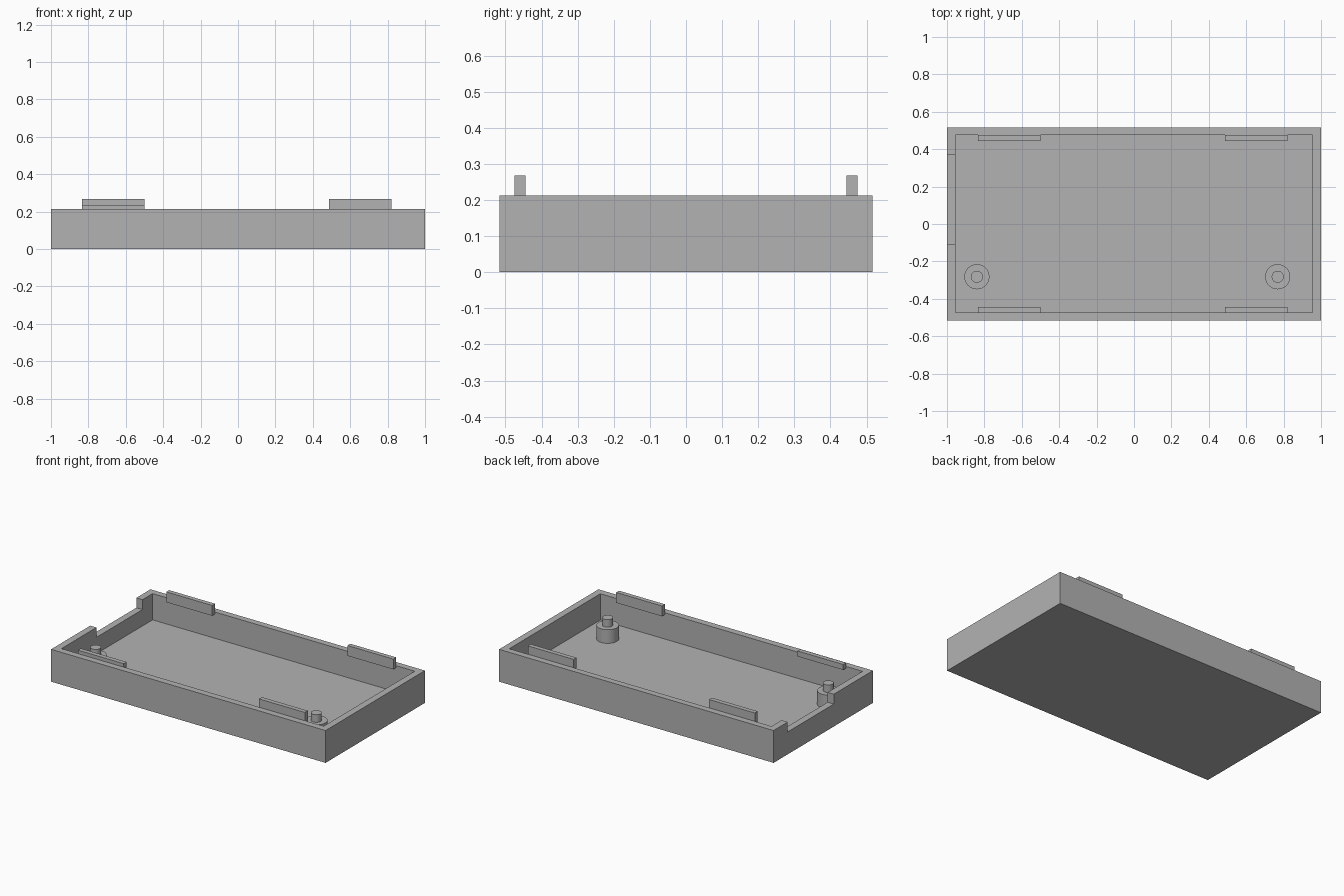
import bpy
import bmesh
from mathutils import Matrix, Vector

default = bpy.data.objects.get("Cube")
if default:
    bpy.data.objects.remove(default, do_unlink=True)

grey = bpy.data.materials.new("matte_grey")
grey.use_nodes = True
colour = (0.45, 0.45, 0.45, 1)
grey.diffuse_color = colour
grey.node_tree.nodes["Principled BSDF"].inputs["Base Color"].default_value = colour


def add_object(name, bm):
    mesh = bpy.data.meshes.new(name)
    bm.to_mesh(mesh)
    bm.free()
    mesh.materials.append(grey)
    obj = bpy.data.objects.new(name, mesh)
    bpy.context.collection.objects.link(obj)
    return obj


def box(name, low, high):
    low, high = Vector(low), Vector(high)
    bm = bmesh.new()
    place = Matrix.Translation((low + high) / 2) @ Matrix.Diagonal((*(high - low), 1))
    bmesh.ops.create_cube(bm, size=1, matrix=place)
    return add_object(name, bm)


def cylinder(name, x, y, bottom, top, radius):
    bm = bmesh.new()
    bmesh.ops.create_cone(bm, cap_ends=True, segments=48, radius1=radius, radius2=radius,
                          depth=top - bottom,
                          matrix=Matrix.Translation((x, y, (top + bottom) / 2)))
    obj = add_object(name, bm)
    bpy.context.view_layer.objects.active = obj
    obj.select_set(True)
    bpy.ops.object.shade_smooth_by_angle()
    obj.select_set(False)


def cut(target, cutter):
    cutter.hide_render = True
    mod = target.modifiers.new("cut", "BOOLEAN")
    mod.operation = "DIFFERENCE"
    mod.solver = "EXACT"
    mod.object = cutter
    bpy.context.view_layer.objects.active = target
    bpy.ops.object.modifier_apply(modifier=mod.name)
    bpy.data.objects.remove(cutter, do_unlink=True)


FLOOR, RIM = 0.04, 0.213

# Open tray with a notch through its right end wall
tray = box("tray", (-1, -0.517, 0), (1, 0.517, RIM))
cut(tray, box("cavity_cutter", (-0.955, -0.473, FLOOR), (0.955, 0.475, 0.4)))
cut(tray, box("notch_cutter", (-1.1, -0.11, 0.148), (-0.9, 0.37, 0.4)))

# Locating tabs along the long walls; the front right one is shorter
for side, y in (("front", -0.46), ("back", 0.46)):
    for end, x in (("right", -0.667), ("left", 0.653)):
        top = 0.236 if (side, end) == ("front", "right") else 0.268
        box(f"{side}_{end}_tab", (x - 0.167, y - 0.015, 0.2), (x + 0.167, y + 0.015, top))

# Mounting posts with narrower pins
for end, x in (("right", -0.84), ("left", 0.768)):
    cylinder(f"{end}_post", x, -0.282, FLOOR, 0.13, 0.067)
    cylinder(f"{end}_pin", x, -0.282, 0.13, 0.18, 0.032)
